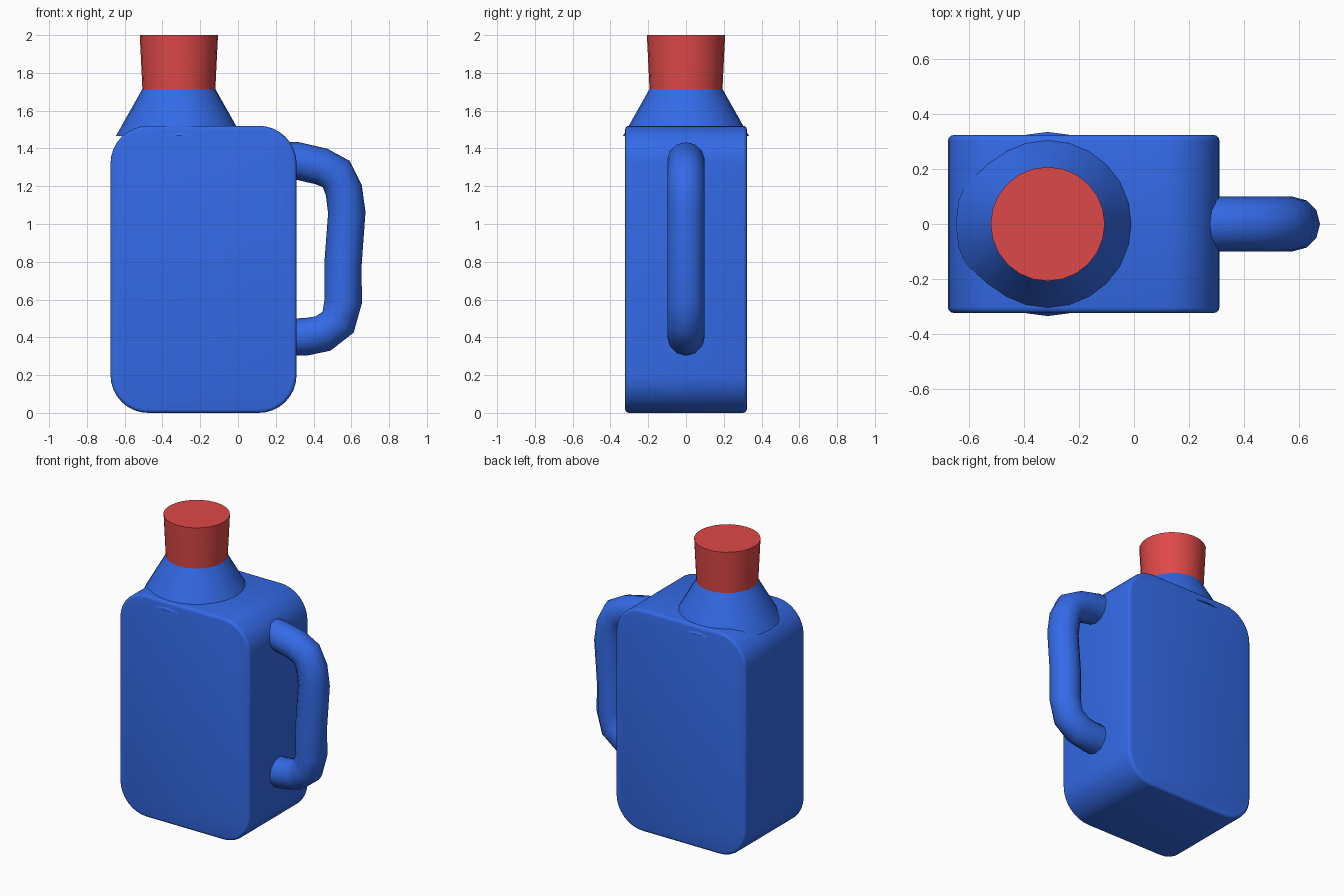
import bpy, bmesh, math

cube = bpy.data.objects.get("Cube")
if cube:
    bpy.data.objects.remove(cube, do_unlink=True)


def make_material(name, colour):
    mat = bpy.data.materials.new(name)
    mat.use_nodes = True
    mat.diffuse_color = colour
    mat.node_tree.nodes["Principled BSDF"].inputs["Base Color"].default_value = colour
    return mat


blue = make_material("blue plastic", (0.034, 0.145, 0.80, 1))
red = make_material("red plastic", (0.73, 0.065, 0.065, 1))


def finish(obj, mat, angle=35):
    obj.data.materials.clear()
    obj.data.materials.append(mat)
    bpy.ops.object.select_all(action="DESELECT")
    obj.select_set(True)
    bpy.context.view_layer.objects.active = obj
    bpy.ops.object.shade_smooth_by_angle(angle=math.radians(angle))


def frustum(name, mat, x, z0, z1, r0, r1):
    bpy.ops.mesh.primitive_cone_add(vertices=24, radius1=r0, radius2=r1,
                                    depth=z1 - z0, location=(x, 0, (z0 + z1) / 2))
    obj = bpy.context.object
    obj.name = name
    finish(obj, mat)


# Body: box with large rounded corners seen from the front, small rim rounding
bpy.ops.mesh.primitive_cube_add(size=1)
body = bpy.context.object
body.name = "body"
bm = bmesh.new()
bm.from_mesh(body.data)
for v in bm.verts:
    v.co.x = -0.1825 + v.co.x * 0.985
    v.co.y *= 0.645
    v.co.z = 0.76 + v.co.z * 1.52
depth_edges = [e for e in bm.edges if abs(e.verts[0].co.y - e.verts[1].co.y) > 0.1]
bmesh.ops.bevel(bm, geom=depth_edges, offset=0.2, segments=8, profile=0.5, affect="EDGES")
rims = [e for e in bm.edges if abs(e.verts[0].co.y - e.verts[1].co.y) < 0.01]
bmesh.ops.bevel(bm, geom=rims, offset=0.02, segments=3, profile=0.5, affect="EDGES")
bm.to_mesh(body.data)
bm.free()
finish(body, blue)

# Neck and cap
frustum("neck", blue, -0.313, 1.465, 1.715, 0.334, 0.193)
frustum("cap", red, -0.313, 1.712, 2.0, 0.193, 0.207)

# Handle: round tube along a bent path
path = [(0.22, 1.335), (0.31, 1.335), (0.44, 1.305), (0.52, 1.265), (0.56, 1.18),
        (0.576, 1.06), (0.556, 0.79), (0.557, 0.59), (0.53, 0.48), (0.45, 0.42),
        (0.36, 0.403), (0.22, 0.40)]
curve = bpy.data.curves.new("handle", "CURVE")
curve.dimensions = "3D"
curve.bevel_depth = 0.099
curve.bevel_resolution = 4
curve.use_fill_caps = True
spline = curve.splines.new("POLY")
spline.points.add(len(path) - 1)
for point, (x, z) in zip(spline.points, path):
    point.co = (x, 0, z, 1)
handle = bpy.data.objects.new("handle", curve)
bpy.context.collection.objects.link(handle)
bpy.ops.object.select_all(action="DESELECT")
handle.select_set(True)
bpy.context.view_layer.objects.active = handle
bpy.ops.object.convert(target="MESH")
handle = bpy.context.object
handle.name = "handle"
finish(handle, blue, 50)
